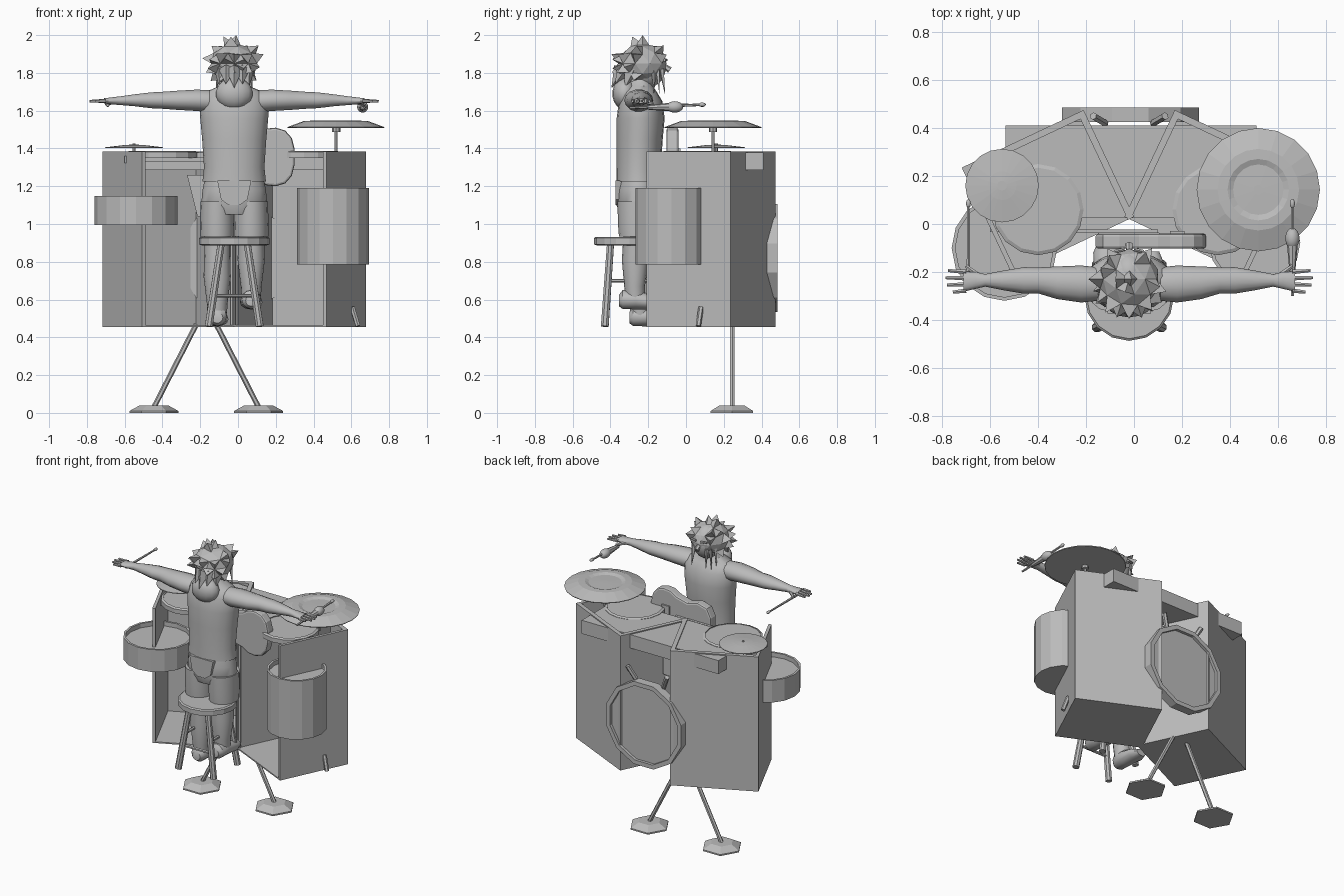
import bpy, bmesh, math, random
from mathutils import Vector, Matrix

random.seed(4)
cube = bpy.data.objects.get("Cube")
if cube:
    bpy.data.objects.remove(cube, do_unlink=True)

grey = bpy.data.materials.new("plain grey")
grey.use_nodes = True
grey.diffuse_color = (0.5, 0.5, 0.5, 1)
grey.node_tree.nodes["Principled BSDF"].inputs["Base Color"].default_value = (0.5, 0.5, 0.5, 1)
MID = -0.02   # mirror plane of cabinets and figure


def finish(name, bm, smooth=False):
    bmesh.ops.recalc_face_normals(bm, faces=bm.faces[:])
    me = bpy.data.meshes.new(name)
    bm.to_mesh(me)
    bm.free()
    me.materials.append(grey)
    ob = bpy.data.objects.new(name, me)
    bpy.context.collection.objects.link(ob)
    if smooth:
        bpy.ops.object.select_all(action='DESELECT')
        ob.select_set(True)
        bpy.context.view_layer.objects.active = ob
        bpy.ops.object.shade_smooth_by_angle(angle=math.radians(40))
    return ob


def loft(name, rings, axis="z", n=16, smooth=True, turn=0.0):
    """Skin elliptical rings: (position on axis, centre a, centre b, radius a, radius b)."""
    bm = bmesh.new()
    loops = []
    for t, ca, cb, ra, rb in rings:
        loop = []
        for i in range(n):
            w = math.tau * i / n + turn
            a, b = ca + ra * math.cos(w), cb + rb * math.sin(w)
            loop.append(bm.verts.new({"z": (a, b, t), "x": (t, a, b), "y": (a, t, b)}[axis]))
        loops.append(loop)
    for p, q in zip(loops, loops[1:]):
        for i in range(n):
            bm.faces.new((p[i], p[(i + 1) % n], q[(i + 1) % n], q[i]))
    bm.faces.new(loops[0])
    bm.faces.new(loops[-1])
    return finish(name, bm, smooth)


def turned(name, x, y, profile, n=16, smooth=False):
    return loft(name, [(z, x, y, r, r) for r, z in profile], "z", n, smooth)


def rod(name, a, b, r1, r2=None, n=6):
    a, b = Vector(a), Vector(b)
    d = b - a
    m = Matrix.Translation((a + b) / 2) @ d.to_track_quat('Z', 'Y').to_matrix().to_4x4()
    bm = bmesh.new()
    bmesh.ops.create_cone(bm, cap_ends=True, segments=n, radius1=r1,
                          radius2=r1 if r2 is None else r2, depth=d.length, matrix=m)
    return finish(name, bm)


def ball(name, centre, size):
    bm = bmesh.new()
    m = Matrix.Translation(centre) @ Matrix.Diagonal((*size, 1))
    bmesh.ops.create_uvsphere(bm, u_segments=14, v_segments=9, radius=1, matrix=m)
    return finish(name, bm, True)


def prism(name, outline, lo, hi, axis="z"):
    bm = bmesh.new()
    put = (lambda a, b, t: (a, b, t)) if axis == "z" else (lambda a, b, t: (a, t, b))
    ends = [[bm.verts.new(put(a, b, t)) for a, b in outline] for t in (lo, hi)]
    for e in ends:
        bm.faces.new(e)
    n = len(outline)
    for i in range(n):
        j = (i + 1) % n
        bm.faces.new((ends[0][i], ends[0][j], ends[1][j], ends[1][i]))
    return finish(name, bm)


def box(name, x0, x1, y0, y1, z0, z1):
    return prism(name, [(x0, y0), (x1, y0), (x1, y1), (x0, y1)], z0, z1)


# Two angled cabinets, open at the top and toward the player
corners = [(0.468, -0.21), (0.678, 0.235), (0.17, 0.475), (-0.04, 0.03)]
for side, s in (("left", 1), ("right", -1)):
    pts = [Vector((MID + s * (x - MID), y)) for x, y in corners]
    mid = sum(pts, Vector((0, 0))) / 4
    prism(side + "_cabinet_floor", [tuple(p) for p in pts], 0.455, 0.464)
    for i, (part, thick) in enumerate((("outer", 0.02), ("back", 0.028), ("inner", 0.028))):
        a, b = pts[i], pts[i + 1]
        along = (b - a).normalized()
        inward = Vector((-along.y, along.x))
        if inward.dot(mid - a) < 0:
            inward = -inward
        inward *= thick
        prism(f"{side}_{part}_wall", [tuple(p) for p in (a, b, b + inward, a + inward)], 0.455, 1.385)
    # Stand leg and foot
    fx = -0.168 + s * 0.277
    rod(side + "_stand_rod", (fx, 0.245, 0.03), (-0.168 + s * 0.052, 0.245, 0.47), 0.014)
    turned(side + "_stand_foot", fx, 0.243, [(0.13, 0), (0.13, 0.01), (0.075, 0.04)], 6)
box("cross_box", -0.535, 0.51, 0.025, 0.41, 1.285, 1.378)
rod("cabinet_peg", (0.605, 0.08, 0.56), (0.635, 0.065, 0.46), 0.014)

# Drum heads set in the cabinet tops
for name, x in (("right_snare", -0.4), ("left_snare", 0.35)):
    turned(name, x, 0.06, [(0.19, 1.35), (0.19, 1.38), (0.175, 1.387), (0.175, 1.382)], 16)

# Side drums with sunken tops
for name, x, y, r, lo, hi in (("tall_drum", 0.503, -0.078, 0.19, 0.785, 1.19),
                              ("shallow_drum", -0.54, -0.1, 0.22, 0.995, 1.148)):
    turned(name, x, y, [(r, lo), (r, hi), (r - 0.015, hi), (r - 0.015, hi - 0.03)], 16)

# Bass drum between the cabinets
loft("bass_drum", [(y, -0.015, 0.82, r, r) for y, r in
                   ((0.425, 0.295), (0.485, 0.295), (0.485, 0.265), (0.465, 0.265))],
     "y", 12, False, math.pi / 12)
for s in (-1, 1):
    rod("bass_drum_lug", (MID + s * 0.1, 0.42, 1.08), (MID + s * 0.15, 0.45, 1.18), 0.016)
prism("hanging_panel", [(-0.27, 1.26), (-0.215, 1.04), (0.03, 1.06), (0.03, 1.26)], 0.19, 0.21, "y")

# Cymbals on posts
turned("large_cymbal", 0.518, 0.143, [(0.255, 1.508), (0.257, 1.513), (0.17, 1.545), (0.128, 1.547),
                                      (0.105, 1.538), (0.02, 1.54)], 20)
rod("large_cymbal_post", (0.52, 0.143, 1.37), (0.52, 0.143, 1.53), 0.009)
turned("large_cymbal_clutch", 0.52, 0.143, [(0.022, 1.488), (0.022, 1.51)], 8)
turned("small_cymbal", -0.55, 0.16, [(0.153, 1.402), (0.153, 1.406), (0.06, 1.417), (0.02, 1.42)], 20)
rod("small_cymbal_post", (-0.55, 0.16, 1.37), (-0.55, 0.16, 1.425), 0.009)

# Guitar
half = [(-0.16, 0.04), (-0.13, 0.1), (-0.06, 0.12), (0.02, 0.1), (0.1, 0.12), (0.15, 0.15), (0.2, 0.155),
        (0.25, 0.14), (0.285, 0.1), (0.3, 0.04)]
outline = [(x, 1.355 + h) for x, h in half] + [(x, 1.355 - h) for x, h in reversed(half)]
guitar = prism("guitar_body", outline, -0.103, -0.04, "y")
rounding = guitar.modifiers.new("rounding", 'BEVEL')
rounding.width = 0.012
rounding.segments = 2
rounding.angle_limit = math.radians(60)
box("guitar_neck", -0.52, 0.1, -0.038, -0.022, 1.33, 1.352)
box("guitar_head", -0.6, -0.52, -0.034, -0.018, 1.322, 1.36)
box("guitar_bridge", 0.15, 0.21, -0.042, -0.03, 1.31, 1.4)

# Stool
turned("stool_seat", MID, -0.3, [(0.165, 0.885), (0.187, 0.892), (0.187, 0.925), (0.178, 0.932)], 16)
for sx in (-1, 1):
    for sy in (-1, 1):
        rod("stool_leg", (MID + sx * 0.07, -0.3 + sy * 0.1, 0.89),
            (MID + sx * 0.135, -0.3 + sy * 0.13, 0.458), 0.02, 0.022, 8)
    rod("stool_side_rung", (MID + sx * 0.1, -0.41, 0.7), (MID + sx * 0.1, -0.19, 0.7), 0.01)
    rod("stool_cross_rung", (MID - 0.11, -0.3 + sx * 0.115, 0.62), (MID + 0.11, -0.3 + sx * 0.115, 0.62), 0.01)

# Figure: torso, shorts, neck
loft("torso", [(z, MID, y, a, b) for z, y, a, b in
               ((1.225, -0.25, 0.168, 0.118), (1.3, -0.25, 0.16, 0.117), (1.45, -0.245, 0.17, 0.122),
                (1.56, -0.24, 0.18, 0.127), (1.65, -0.24, 0.185, 0.115), (1.7, -0.245, 0.15, 0.09),
                (1.73, -0.245, 0.08, 0.07), (1.78, -0.235, 0.055, 0.055))], n=20)
loft("hips", [(1.05, MID, -0.25, 0.13, 0.1), (1.1, MID, -0.25, 0.175, 0.118), (1.18, MID, -0.25, 0.168, 0.118),
              (1.24, MID, -0.25, 0.155, 0.108)], n=20)
prism("seat_flap", [(-0.11, 1.23), (0.07, 1.23), (0.05, 1.13), (0.01, 1.1), (-0.05, 1.1), (-0.09, 1.13)],
      -0.373, -0.3, "y")

for side, s in (("right", -1), ("left", 1)):
    lift, back = (0.09, -0.025) if s > 0 else (0.0, 0.03)
    lx = MID + s * 0.09
    # Legs and shoes
    loft(side + "_shorts_leg", [(z, lx, -0.25, a, b) for z, a, b in
                                ((0.935, 0.091, 0.105), (1.0, 0.092, 0.11), (1.12, 0.088, 0.113))])
    loft(side + "_calf", [(z + lift, lx, y + back / 2, a, a) for z, y, a in
                          ((0.5, -0.255, 0.05), (0.58, -0.26, 0.055), (0.72, -0.255, 0.072),
                           (0.86, -0.25, 0.068), (0.95, -0.25, 0.07))])
    loft(side + "_shoe", [(y + back, lx, z + lift, a, b) for y, z, a, b in
                          ((-0.33, 0.505, 0.03, 0.03), (-0.31, 0.51, 0.05, 0.05), (-0.24, 0.51, 0.055, 0.052),
                           (-0.15, 0.495, 0.06, 0.038), (-0.09, 0.485, 0.035, 0.022))], "y", 12)
    # Outstretched arm
    loft(side + "_arm", [(MID + s * x, y, z, a, b) for x, y, z, a, b in
                         ((0.13, -0.25, 1.65, 0.07, 0.06), (0.2, -0.25, 1.655, 0.077, 0.058),
                          (0.3, -0.245, 1.655, 0.068, 0.052), (0.38, -0.235, 1.655, 0.054, 0.046),
                          (0.44, -0.235, 1.655, 0.055, 0.043), (0.53, -0.235, 1.655, 0.04, 0.032),
                          (0.6, -0.235, 1.653, 0.026, 0.024), (0.64, -0.235, 1.652, 0.035, 0.02),
                          (0.69, -0.24, 1.652, 0.042, 0.014))], "x", 14)
    for i, reach in enumerate((0.735, 0.76, 0.765, 0.755)):
        y = -0.278 + i * 0.026
        rod(side + "_finger", (MID + s * 0.68, y, 1.652), (MID + s * reach, y * 1.15 + 0.036, 1.65), 0.011, 0.007)
    rod(side + "_thumb", (MID + s * 0.62, -0.22, 1.65), (MID + s * 0.68, -0.175, 1.635), 0.013, 0.008)

# Drumstick and beater held in the hands
rod("drumstick", (-0.69, -0.24, 1.63), (-0.69, 0.08, 1.63), 0.009, 0.006)
ball("drumstick_tip", (-0.69, 0.085, 1.63), (0.01, 0.018, 0.01))
rod("beater_handle", (0.66, -0.3, 1.615), (0.66, 0.09, 1.632), 0.007)
rod("beater_grip", (0.66, -0.2, 1.617), (0.66, -0.07, 1.62), 0.012, 0.024, 8)
ball("beater_bulb", (0.66, -0.06, 1.62), (0.03, 0.045, 0.03))
ball("beater_tip", (0.66, 0.085, 1.632), (0.011, 0.02, 0.011))

# Head and face
ball("head", (MID, -0.205, 1.835), (0.088, 0.1, 0.115))
rod("nose", (MID, -0.12, 1.84), (MID, -0.085, 1.815), 0.012, 0.017)
for s in (-1, 1):
    ball("ear", (MID + s * 0.092, -0.21, 1.825), (0.016, 0.026, 0.034))
    rod("eyebrow", (MID + s * 0.02, -0.105, 1.868), (MID + s * 0.06, -0.115, 1.868), 0.008)
    for i in range(3):   # loose strands framing the face
        x = MID + s * (0.045 + 0.02 * i)
        rod("front_strand", (x, -0.13 - 0.02 * i, 1.82), (x + s * 0.01, -0.11 - 0.03 * i, 1.68), 0.014, 0, 4)

# Spiky hair: a faceted cap with tall pyramids
bm = bmesh.new()
bmesh.ops.create_icosphere(bm, subdivisions=2, radius=0.127)
for f in list(bm.faces):
    c = f.calc_center_median()
    face_side = c.y > 0.05 and c.z < 0.03
    if not face_side and random.random() < 0.42:
        bmesh.ops.poke(bm, faces=[f], offset=random.uniform(0.045, 0.062))
bmesh.ops.scale(bm, vec=(1, 1, 0.83), verts=bm.verts[:])
bmesh.ops.translate(bm, verts=bm.verts[:], vec=(MID, -0.23, 1.85))
finish("spiky_hair", bm)
rod("crown_spike", (MID, -0.23, 1.94), (MID + 0.01, -0.23, 2.0), 0.04, 0, 4)
for i in range(5):
    w = math.radians(210 + 30 * i)
    x, y = math.cos(w), math.sin(w)
    rod("hair_lock", (MID + 0.075 * x, -0.24 + 0.1 * y, 1.82),
        (MID + 0.09 * x, -0.25 + 0.145 * y, 1.72 + 0.02 * (i % 2)), 0.045, 0, 4)
ball("hair_tail", (MID, -0.325, 1.69), (0.1, 0.065, 0.085))
